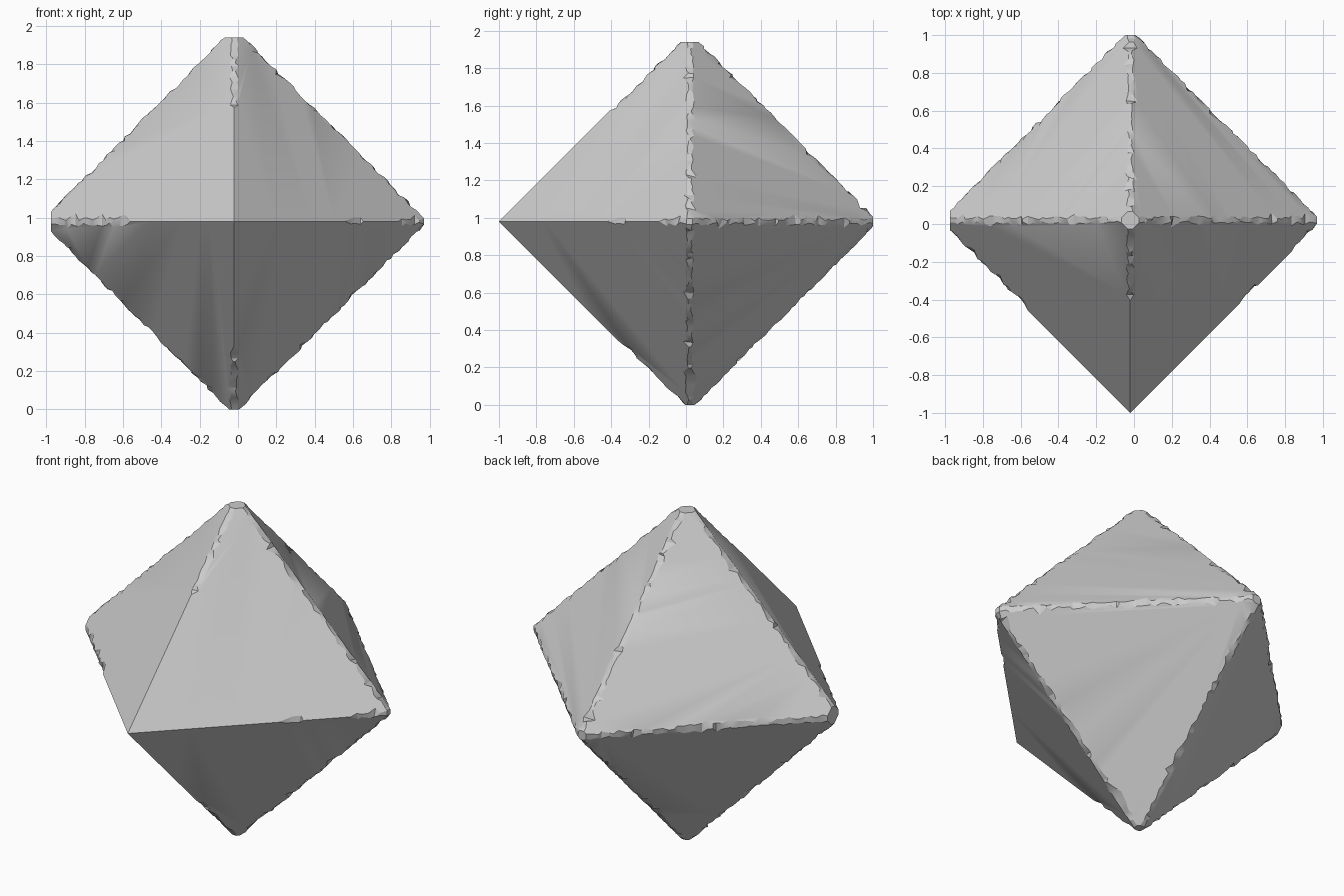
import bpy, bmesh, random
from mathutils import Vector

random.seed(4)
cube = bpy.data.objects.get("Cube")
if cube:
    bpy.data.objects.remove(cube)

R = 1.02                               # centre to the unbroken tip
CENTRE = Vector((-0.02, 0.02, 0.98))
# worn-off height of each tip, keyed by (axis, sign); the front one is intact
TIPS = {(0, 1): 0.99, (0, -1): 0.955, (1, 1): 0.98, (1, -1): R,
        (2, 1): 0.96, (2, -1): 0.98}
FRONT = (1, -1)
# how far along each front edge the wear begins
FRESH = {(2, 1): 0.62, (2, -1): 0.66, (0, -1): 0.58, (0, 1): 0.88}
STEPS = 44

bm = bmesh.new()


def point(parts):
    co = Vector((0, 0, 0))
    for (axis, sign), value in parts:
        co[axis] += sign * value
    return bm.verts.new(co + CENTRE)


def wear(a, b, t):
    """Chip width at fraction t along the edge from tip a to tip b."""
    if a == FRONT:
        nick = b == (0, 1) and 0.61 < t < 0.67
        if t < FRESH[b] and not nick:
            return 0.0
    if random.random() < 0.08:
        return random.uniform(0.028, 0.04)
    return random.uniform(0.004, 0.024)


def chipped_edge(a, b):
    """Two ragged rows, one on each neighbouring face, bridged by a strip."""
    third = 3 - a[0] - b[0]
    rows = {1: [], -1: []}
    for i in range(STEPS + 1):
        jitter = random.uniform(-0.3, 0.3) if 0 < i < STEPS else 0
        t = (i + jitter) / STEPS
        for side in rows:
            w = wear(a, b, t)
            if i in (0, STEPS):
                w = 0.0 if (a == FRONT and i == 0) else 0.014
            u = TIPS[a] + (R - w - TIPS[b] - TIPS[a]) * t
            if a == FRONT:
                u -= w * (1 - t)
            elif i == 0:
                u = TIPS[a]
            rows[side].append(point([(a, u), (b, R - w - u), ((third, side), w)]))
    p, q = rows[1], rows[-1]
    for i in range(STEPS):
        bm.faces.new((p[i], p[i + 1], q[i + 1], q[i]))
    return {(third, side): row for side, row in rows.items()}


# Twelve edges; front edges run outward from the intact tip
edges = {}
tips = sorted(TIPS, key=lambda k: k != FRONT)
for i, a in enumerate(tips):
    for b in tips[i + 1:]:
        if a[0] != b[0]:
            for c, row in chipped_edge(a, b).items():
                edges[a, b, c] = row
                edges[b, a, c] = row[::-1]

# Eight flat faces bounded by the ragged rows
for sx in (1, -1):
    for sy in (1, -1):
        for sz in (1, -1):
            x, y, z = (0, sx), (1, sy), (2, sz)
            bm.faces.new(edges[x, y, z] + edges[y, z, x] + edges[z, x, y])

# Blunt caps on the five worn tips
for tip in tips[1:]:
    m, n = [k for k in range(3) if k != tip[0]]
    ring = []
    for p, q in (((m, 1), (n, 1)), ((n, 1), (m, -1)),
                 ((m, -1), (n, -1)), ((n, -1), (m, 1))):
        ring += [edges[tip, p, q][0], edges[tip, q, p][0]]
    bm.faces.new(ring)

bmesh.ops.remove_doubles(bm, verts=bm.verts, dist=0.0005)
bmesh.ops.recalc_face_normals(bm, faces=bm.faces)
mesh = bpy.data.meshes.new("octahedral_stone")
bm.to_mesh(mesh)
bm.free()

stone = bpy.data.objects.new("octahedral_stone", mesh)
bpy.context.collection.objects.link(stone)

# Plain grey
grey = bpy.data.materials.new("light_grey")
grey.use_nodes = True
colour = (0.6, 0.6, 0.6, 1)
grey.diffuse_color = colour
grey.node_tree.nodes["Principled BSDF"].inputs["Base Color"].default_value = colour
mesh.materials.append(grey)

# Crisp flat faces, softened chips
bpy.ops.object.select_all(action='DESELECT')
stone.select_set(True)
bpy.context.view_layer.objects.active = stone
bpy.ops.object.shade_smooth_by_angle(angle=0.42)
